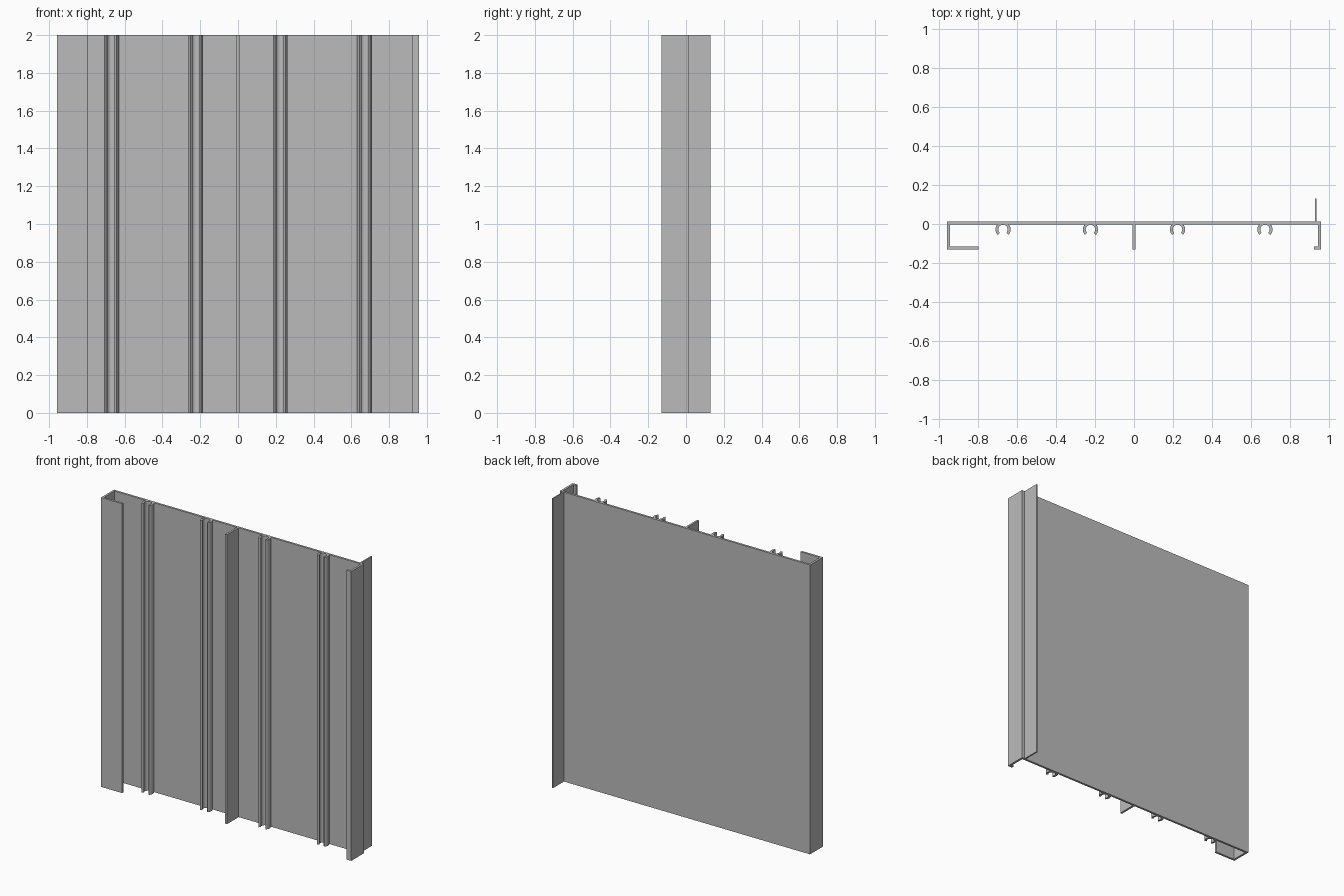
import bpy, bmesh, math

cube = bpy.data.objects.get("Cube")
if cube:
    bpy.data.objects.remove(cube, do_unlink=True)

HEIGHT = 2.0
BACK, FACE = 0.012, -0.003     # back and front surfaces of the main panel
FRONT = -0.13                  # foremost edge of the flanges
EDGE, WALL = 0.957, 0.015      # half width and wall thickness

metal = bpy.data.materials.new("grey metal")
metal.use_nodes = True
grey = (0.5, 0.5, 0.5, 1)
metal.diffuse_color = grey
metal.node_tree.nodes["Principled BSDF"].inputs["Base Color"].default_value = grey


def extrude(name, outline):
    """Extrude a plan outline to the full height."""
    bm = bmesh.new()
    base = bm.faces.new([bm.verts.new((x, y, 0)) for x, y in outline])
    top = bmesh.ops.extrude_face_region(bm, geom=[base])["geom"]
    verts = [v for v in top if isinstance(v, bmesh.types.BMVert)]
    bmesh.ops.translate(bm, verts=verts, vec=(0, 0, HEIGHT))
    bmesh.ops.recalc_face_normals(bm, faces=bm.faces)
    mesh = bpy.data.meshes.new(name)
    bm.to_mesh(mesh)
    bm.free()
    mesh.materials.append(metal)
    obj = bpy.data.objects.new(name, mesh)
    bpy.context.collection.objects.link(obj)
    return obj


def strip(name, x0, x1, y0, y1):
    return extrude(name, [(x0, y0), (x1, y0), (x1, y1), (x0, y1)])


# Main panel and its flanges
strip("main_panel", -EDGE, EDGE, FACE, BACK)
strip("centre_fin", -0.007, 0.007, FRONT, FACE)
strip("back_fin", 0.925, 0.935, BACK, 0.13)

# Hooked edges: a deep lip on the right, a short one on the left
extrude("right_edge_channel", [
    (-EDGE, FACE), (-EDGE, FRONT), (-0.795, FRONT), (-0.795, FRONT + WALL),
    (WALL - EDGE, FRONT + WALL), (WALL - EDGE, FACE)])
extrude("left_edge_channel", [
    (EDGE, FACE), (EDGE, FRONT), (0.922, FRONT), (0.922, FRONT + WALL),
    (EDGE - WALL, FRONT + WALL), (EDGE - WALL, FACE)])


# Screw channels: open rings flattened against the panel
def arc(cx, cy, radius, steps=24):
    angles = [math.radians(-45 + 270 * i / steps) for i in range(steps + 1)]
    return [(cx + radius * math.cos(a), min(FACE, cy + radius * math.sin(a)))
            for a in angles]


for i, cx in enumerate((-0.67, -0.223, 0.223, 0.67)):
    ring = extrude(f"screw_channel_{i + 1}",
                   arc(cx, -0.028, 0.039) + arc(cx, -0.028, 0.024)[::-1])
    bpy.ops.object.select_all(action="DESELECT")
    ring.select_set(True)
    bpy.context.view_layer.objects.active = ring
    bpy.ops.object.shade_smooth_by_angle(angle=math.radians(30))
